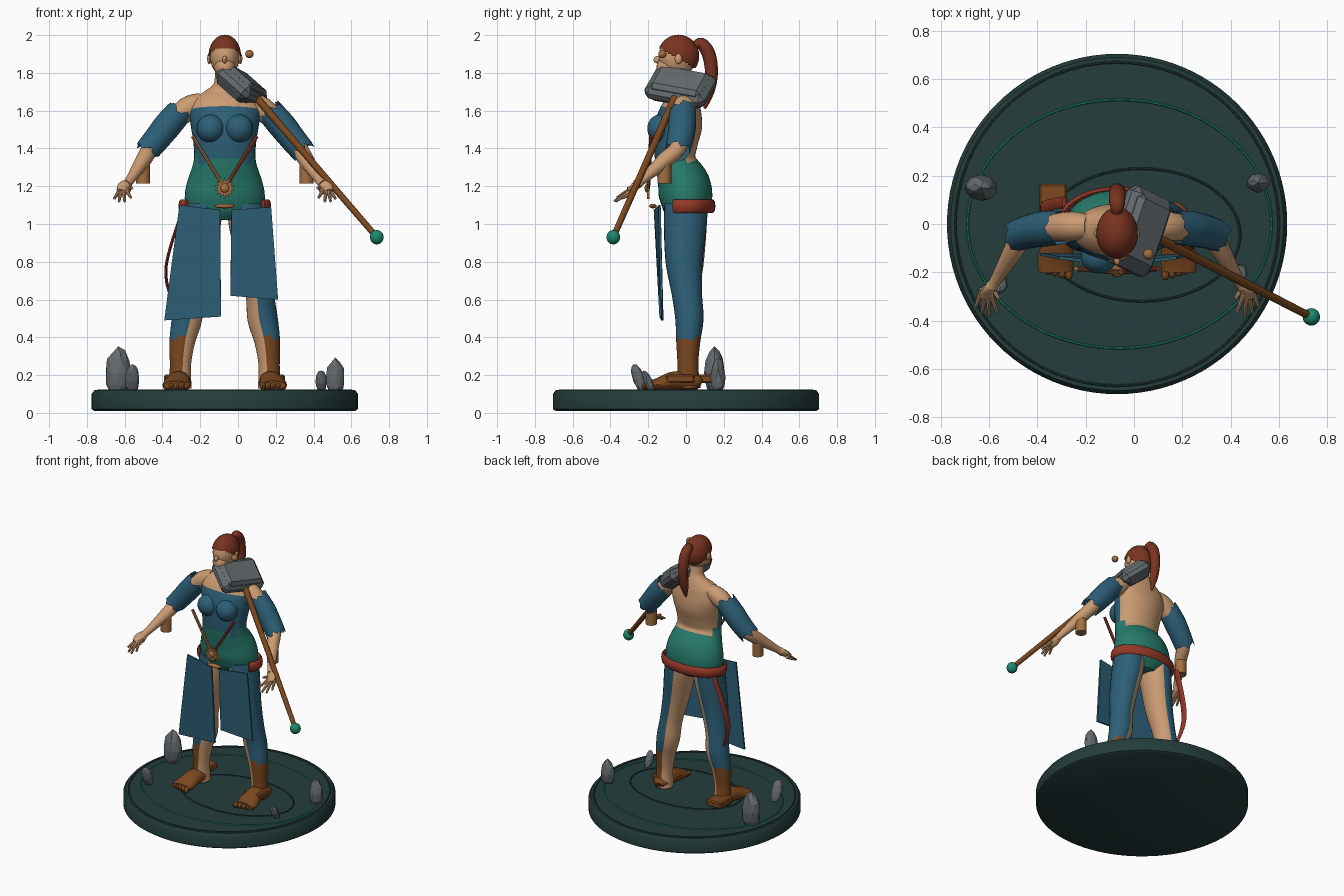
import bpy, bmesh, random
from math import sin, cos, pi, radians
from mathutils import Vector, Matrix

random.seed(4)
if "Cube" in bpy.data.objects:
    bpy.data.objects.remove(bpy.data.objects["Cube"])
CX = -0.07  # centre line of the figure


def material(name, rgb):
    m = bpy.data.materials.new(name)
    m.use_nodes = True
    m.diffuse_color = (*rgb, 1)
    m.node_tree.nodes["Principled BSDF"].inputs["Base Color"].default_value = (*rgb, 1)
    return m


skin = material("skin", (.60, .33, .17))
hair = material("auburn_hair", (.19, .033, .014))
blue = material("blue_cloth", (.026, .115, .185))
teal = material("teal_cloth", (.02, .20, .15))
brown = material("brown_leather", (.20, .065, .014))
tan = material("tan_leather", (.36, .16, .05))
red = material("red_sash", (.30, .04, .02))
grey = material("grey_stone", (.125, .145, .155))
dark = material("dark_green_base", (.017, .047, .045))
emerald = material("emerald", (.012, .25, .16))


def finish(obj, mats, smooth=True):
    for m in mats:
        obj.data.materials.append(m)
    if smooth:
        bpy.ops.object.select_all(action='DESELECT')
        obj.select_set(True)
        bpy.context.view_layer.objects.active = obj
        bpy.ops.object.shade_smooth_by_angle(angle=radians(40))
    return obj


def add_mesh(name, bm, mats, smooth=True, rule=None):
    """Turn a bmesh into an object; rule(centre, normal) picks the material."""
    bmesh.ops.recalc_face_normals(bm, faces=bm.faces)
    if rule:
        for f in bm.faces:
            f.material_index = rule(f.calc_center_median(), f.normal)
    me = bpy.data.meshes.new(name)
    bm.to_mesh(me)
    bm.free()
    obj = bpy.data.objects.new(name, me)
    bpy.context.collection.objects.link(obj)
    return finish(obj, mats, smooth)


def spline(pts, steps):
    out = []
    for i in range(len(pts) - 1):
        a, b, c, d = (pts[max(0, min(len(pts) - 1, i + k))] for k in (-1, 0, 1, 2))
        for s in range(steps):
            t = s / steps
            out.append([q + .5 * t * (r - p + t * (2 * p - 5 * q + 4 * r - w + t * (3 * (q - r) + w - p)))
                        for p, q, r, w in zip(a, b, c, d)])
    return out + [list(pts[-1])]


def tube(name, pts, mats, sides=14, ref=(0, 1, 0), rule=None, steps=4, jag=0, cap=True):
    """Loft through (x, y, z, radius, radius) stations."""
    st = spline([p if len(p) == 5 else (*p, p[3]) for p in pts], steps)
    bm, rings = bmesh.new(), []
    for i, p in enumerate(st):
        t = (Vector(st[min(i + 1, len(st) - 1)][:3]) - Vector(st[max(i - 1, 0)][:3])).normalized()
        u = t.cross(Vector(ref)).normalized()
        v = t.cross(u)
        torn = jag if i in (0, len(st) - 1) else 0
        rings.append([bm.verts.new(Vector(p[:3]) + u * p[3] * cos(a) + v * p[4] * sin(a)
                                   + t * torn * random.uniform(-1, 1))
                      for a in (2 * pi * k / sides for k in range(sides))])
    for lo, hi in zip(rings, rings[1:]):
        for k in range(sides):
            n = (k + 1) % sides
            bm.faces.new((lo[k], lo[n], hi[n], hi[k]))
    if cap:
        bm.faces.new(rings[0])
        bm.faces.new(rings[-1])
    return add_mesh(name, bm, mats, True, rule)


def ball(name, loc, size, mat, seg=20, keep=None):
    bm = bmesh.new()
    bmesh.ops.create_uvsphere(bm, u_segments=seg, v_segments=seg, radius=1)
    if keep:
        bmesh.ops.delete(bm, geom=[f for f in bm.faces if not keep(f.calc_center_median())], context='FACES')
    bm.transform(Matrix.Translation(loc) @ Matrix.Diagonal((*size, 1)))
    return add_mesh(name, bm, [mat])


def box(name, mtx, size, mat, bevel):
    bm = bmesh.new()
    bmesh.ops.create_cube(bm, size=1)
    bm.transform(Matrix.Diagonal((*size, 1)))
    bmesh.ops.bevel(bm, geom=bm.edges[:], offset=bevel, segments=1, affect='EDGES')
    bm.transform(mtx)
    return add_mesh(name, bm, [mat], False)


def plate(name, pts, mat, thick):
    bm = bmesh.new()
    bm.faces.new([bm.verts.new(p) for p in pts])
    obj = add_mesh(name, bm, [mat], False)
    mod = obj.modifiers.new("thickness", 'SOLIDIFY')
    mod.thickness, mod.offset = thick, 0


# Round base with inlaid rings
tube("base", [(CX, 0, .01, .69), (CX, 0, .02, .705), (CX, 0, .1, .705), (CX, 0, .12, .69)],
     [dark], 96, steps=1)
for name, x, y, rx, ry, mat in (("emerald_ring", -.06, 0, .63, .515, emerald),
                                ("outer_ring", CX, 0, .67, .67, dark),
                                ("inner_ring", .03, -.045, .41, .275, dark)):
    loop = [(x + rx * cos(a), y + ry * sin(a), .12, .005) for a in (2 * pi * k / 64 for k in range(65))]
    tube(name, loop, [mat], 6, (0, 0, 1), steps=1)

# Standing stones
for i, (x, y, r, h, lean) in enumerate(((-.635, .15, .068, .23, 0), (-.56, -.25, .04, .15, .35),
                                        (.515, .17, .05, .17, 0), (.44, -.2, .03, .11, .4))):
    bm = bmesh.new()
    bmesh.ops.create_icosphere(bm, subdivisions=2, radius=1)
    for v in bm.verts:
        v.co *= random.uniform(.9, 1.05)
    bm.transform(Matrix.Translation((x, y, .12 + h * .4)) @ Matrix.Rotation(lean, 4, 'X')
                 @ Matrix.Diagonal((r, r * .8, h * .6, 1)))
    add_mesh(f"stone_{i + 1}", bm, [grey], False)


# Torso: shorts, bodice open at the back, bare shoulders and neck
def torso_rule(c, n):
    if c.z < 1.33 + .04 * (abs(c.x - CX) > .14):
        return 0
    return 1 if c.z < 1.615 and n.y < .15 else 2


tube("torso", [(CX, y, z, rx, ry) for z, y, rx, ry in (
    (1.02, 0, .10, .08), (1.07, 0, .195, .12), (1.14, 0, .212, .14), (1.22, -.015, .2, .138),
    (1.33, -.055, .165, .108), (1.42, -.055, .165, .115), (1.52, -.04, .18, .125),
    (1.60, -.025, .19, .11), (1.66, -.01, .165, .085), (1.70, -.005, .11, .065),
    (1.74, -.01, .06, .055), (1.80, -.02, .052, .053))], [teal, blue, skin], 36, rule=torso_rule)

# Head, hair cap and ponytail
ball("head", (CX, -.045, 1.885), (.077, .1, .105), skin, 28)
ball("jaw", (CX, -.09, 1.83), (.056, .066, .06), skin)
ball("nose", (CX, -.15, 1.87), (.013, .022, .02), skin, 12)
ball("hair_cap", (CX, -.04, 1.89), (.086, .11, .112), hair, 36, lambda c: c.z > -.15 - .58 * c.y)
tube("ponytail", [(CX, .04, 1.94, .02), (CX, .08, 1.955, .032), (CX, .12, 1.9, .036), (CX, .135, 1.8, .034),
                  (CX, .12, 1.7, .03), (CX, .10, 1.61, .006)], [hair], 10, (1, 0, 0))
ball("earring", (.06, -.125, 1.9), (.022, .022, .022), tan)

for s, side in ((-1, "right"), (1, "left")):
    def at(dx, *rest):
        return (CX + s * dx, *rest)

    def bare_inside(c, n):
        return 2 if n.x * s < -.2 else (1 if c.z < .4 else 0)

    # Bust and ears
    ball(f"{side}_bust", at(.075, -.135, 1.505), (.075, .07, .075), blue)
    ball(f"{side}_ear", at(.082, -.04, 1.875), (.012, .02, .028), skin, 10)
    # Leg, foot and toes
    tube(f"{side}_leg", [at(.11, 0, 1.1, .1, .115), at(.125, -.005, .98, .1, .112), at(.155, -.01, .8, .088, .098),
                         at(.185, .005, .63, .075, .08), at(.2, .018, .5, .08, .075), at(.225, .012, .38, .068, .064),
                         at(.235, .01, .25, .056, .055), at(.235, .015, .13, .06, .062)],
         [blue, brown, skin], 28, rule=bare_inside, steps=5)
    tube(f"{side}_foot", [at(.235, .075, .15, .03, .03), at(.24, .04, .165, .058, .045), at(.245, -.06, .17, .062, .05),
                          at(.255, -.15, .15, .075, .034), at(.255, -.2, .145, .07, .024)], [brown], 16, (0, 0, 1))
    for k in range(5):
        ball(f"{side}_toe_{k + 1}", at(.2 + k * .028, -.21 + .008 * k, .142), (.016, .024, .02), brown, 10)
    # Arm, torn sleeve and hanging cuff
    tube(f"{side}_arm", [at(.12, -.01, 1.645, .05), at(.2, -.01, 1.61, .062), at(.3, -.02, 1.51, .052),
                         at(.39, -.04, 1.405, .044), at(.43, -.11, 1.34, .042), at(.5, -.23, 1.235, .025),
                         at(.52, -.26, 1.21, .026)], [skin], 16)
    tube(f"{side}_sleeve", [at(.235, -.015, 1.6, .07), at(.3, -.02, 1.525, .074), at(.36, -.03, 1.45, .07),
                            at(.41, -.045, 1.39, .066)], [blue], 18, jag=.024, cap=False)
    tube(f"{side}_cuff", [at(.432, -.115, 1.215, .037), at(.432, -.115, 1.34, .037)], [tan], 20, steps=1)
    # Hand with spread fingers
    tube(f"{side}_palm", [at(.505, -.24, 1.225, .02), at(.53, -.275, 1.195, .038, .018),
                          at(.54, -.305, 1.17, .034, .014)], [skin], 12)
    for k, tip in enumerate(((.49, -.31, 1.19), (.497, -.365, 1.14), (.53, -.38, 1.12),
                             (.56, -.37, 1.12), (.585, -.34, 1.135))):
        root = (.515 + .011 * k, -.27 - .02 * (0 < k < 4), 1.19 - .004 * k)
        tube(f"{side}_finger_{k + 1}", [at(*root, .012), at(*tip, .007)], [skin], 8, (0, 0, 1))
    # Crossing strap on the bodice
    tube(f"{side}_strap", [at(.17, -.185, 1.465, .01), at(0, -.2, 1.19, .01)], [tan if s < 0 else red], 8)

# Strap boxes on the boots
for name, x, y in (("right_boot_box", -.335, .09), ("left_boot_box", .19, -.03)):
    box(name, Matrix.Translation((x, y, .18)), (.115, .15, .045), brown, .008)

# Skirt panels
plate("right_skirt_panel", [(-.31, -.14, 1.10), (-.095, -.165, 1.075), (-.09, -.135, .51), (-.39, -.125, .49)],
      blue, .012)
plate("left_skirt_panel", [(-.035, -.165, 1.075), (.175, -.14, 1.09), (.212, -.13, .60), (-.04, -.14, .62)],
      blue, .012)

# Sash around the hips with a hanging tail
arc = [radians(-30 + 240 * k / 24) for k in range(25)]
tube("hip_sash", [(CX + .232 * cos(a), .005 + .137 * sin(a), 1.095, .014, .036) for a in arc],
     [red], 8, (0, 0, 1), steps=1)
tube("sash_tail", [(-.29, .09, 1.08, .008, .025), (-.345, .08, .92, .008, .025), (-.38, .065, .78, .008, .027),
                   (-.375, .05, .68, .008, .024), (-.34, .04, .57, .006, .018)], [red], 8)

# Sunburst brooch and buckle
plate("sunburst_brooch", [(CX + r * sin(a), -.2, 1.19 + r * cos(a)) for a, r in
                          ((pi * k / 14, .035 if k % 2 else .058) for k in range(28))], tan, .015)
ball("brooch_centre", (CX, -.205, 1.19), (.024, .014, .024), tan)
ball("buckle", (CX, -.175, 1.095), (.055, .02, .012), tan, 12)

# War hammer: shaft, pommel and layered head
pommel, neck = Vector((.735, -.385, .93)), Vector((.08, -.05, 1.69))
tube("hammer_shaft", [(*pommel, .016), (*neck, .02)], [brown], 14, steps=1)
ball("hammer_pommel", pommel, (.036, .036, .038), emerald)
along = Vector((.70, -.35, -.62)).normalized()
wide = Vector((.34, .92, -.19))
wide = (wide - along * wide.dot(along)).normalized()
frame = Matrix((along, wide, along.cross(wide))).transposed().to_4x4()
frame = Matrix.Translation((.02, -.03, 1.725)) @ frame
box("hammer_head", frame, (.23, .34, .09), grey, .03)
box("hammer_face_plate", frame, (.19, .29, .125), grey, .022)
